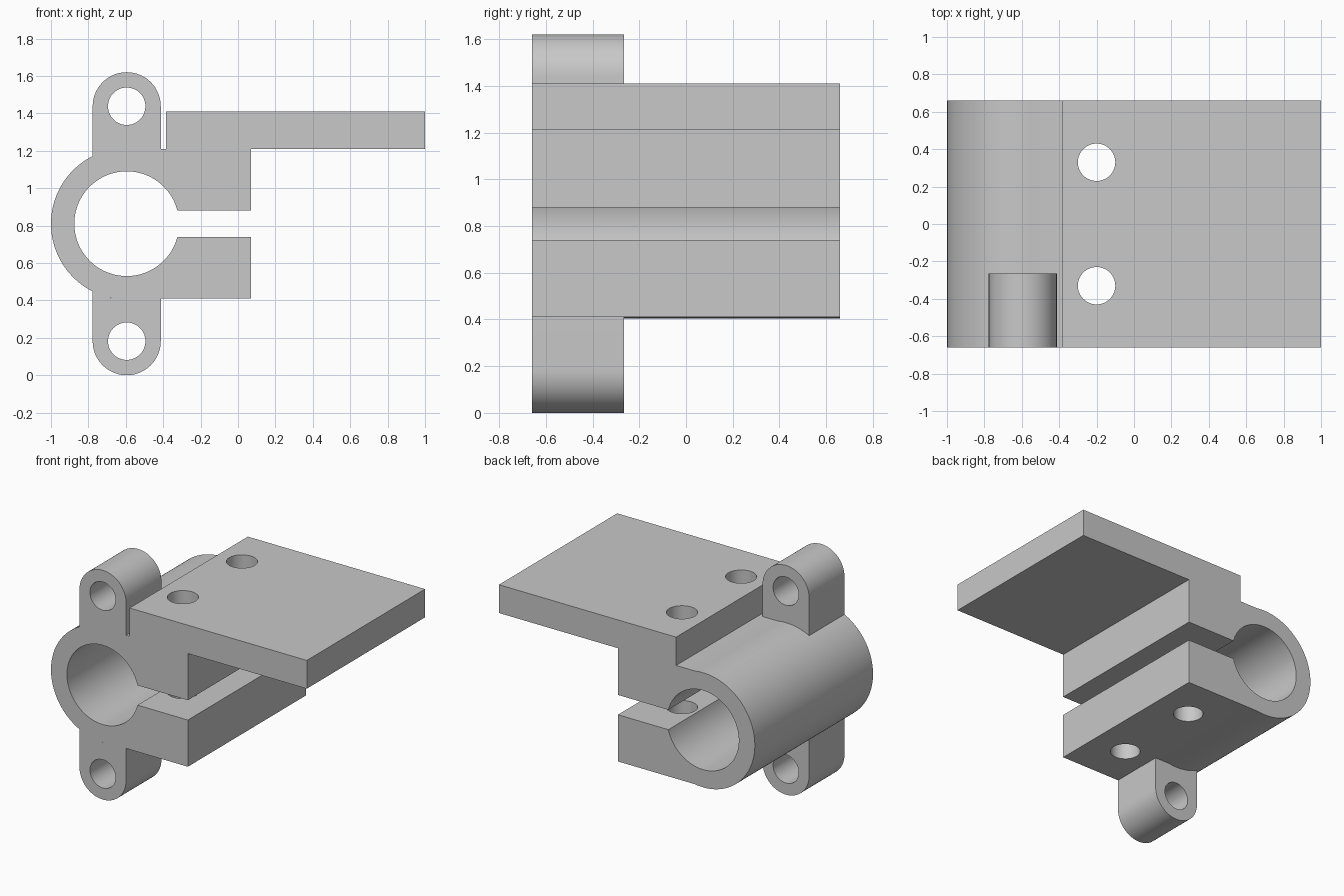
import bpy
import bmesh
from math import asin, acos, sin, cos, pi, tau
from mathutils import Matrix

cube = bpy.data.objects.get("Cube")
if cube:
    bpy.data.objects.remove(cube, do_unlink=True)

grey = bpy.data.materials.new("plain grey")
grey.use_nodes = True
GREY = (0.58, 0.58, 0.58, 1)
grey.diffuse_color = GREY
grey.node_tree.nodes["Principled BSDF"].inputs["Base Color"].default_value = GREY

# Main dimensions
CX, CZ = -0.595, 0.81            # clamp axis
OUTER, BORE = 0.405, 0.28        # clamp ring radii
HALF_Y = 0.66                    # half of the clamp length
LUG_R, LUG_RISE, LUG_BACK = 0.182, 0.628, -0.265
HOLE_R = 0.1
SLOT, BLOCK = 0.07, 0.4          # jaw heights from the clamp axis
JAW_X = 0.07


def arc(radius, start, end, steps, rise=0.0):
    """Points on an arc around the clamp axis, lifted by rise."""
    angles = [start + (end - start) * i / steps for i in range(steps + 1)]
    return [(CX + radius * cos(a), CZ + rise + radius * sin(a)) for a in angles]


def finish(name, bm):
    bmesh.ops.recalc_face_normals(bm, faces=bm.faces)
    mesh = bpy.data.meshes.new(name)
    bm.to_mesh(mesh)
    bm.free()
    mesh.materials.append(grey)
    obj = bpy.data.objects.new(name, mesh)
    bpy.context.collection.objects.link(obj)
    return obj


def extrude_profile(name, points, y0, y1):
    """Extrude an x-z outline along y."""
    bm = bmesh.new()
    face = bm.faces.new([bm.verts.new((x, y0, z)) for x, z in points])
    out = bmesh.ops.extrude_face_region(bm, geom=[face])
    moved = [v for v in out["geom"] if isinstance(v, bmesh.types.BMVert)]
    bmesh.ops.translate(bm, verts=moved, vec=(0, y1 - y0, 0))
    return finish(name, bm)


def drill(obj, position, axis):
    """Cut a round through hole, then remove the cutter."""
    turn = Matrix.Rotation(pi / 2, 4, "X") if axis == "Y" else Matrix()
    bm = bmesh.new()
    bmesh.ops.create_cone(bm, cap_ends=True, segments=64, radius1=HOLE_R,
                          radius2=HOLE_R, depth=3,
                          matrix=Matrix.Translation(position) @ turn)
    cutter = finish("hole_cutter", bm)
    cutter.hide_render = True
    mod = obj.modifiers.new("hole", "BOOLEAN")
    mod.operation = "DIFFERENCE"
    mod.solver = "EXACT"
    mod.object = cutter
    graph = bpy.context.evaluated_depsgraph_get()
    mesh = bpy.data.meshes.new_from_object(obj.evaluated_get(graph))
    obj.modifiers.clear()
    obj.data = mesh
    bpy.data.objects.remove(cutter, do_unlink=True)


# Clamp body: ring, two jaws and the mounting plate in one outline
ring_edge = asin(BLOCK / OUTER)
bore_edge = asin(SLOT / BORE)
outline = [(JAW_X, CZ + SLOT), (JAW_X, CZ + BLOCK), (1, CZ + BLOCK), (1, 1.41),
           (-0.385, 1.41), (-0.385, CZ + BLOCK)]
outline += arc(OUTER, ring_edge, tau - ring_edge, 72)
outline += [(JAW_X, CZ - BLOCK), (JAW_X, CZ - SLOT)]
outline += arc(BORE, tau - bore_edge, bore_edge, 96)
body = extrude_profile("clamp_body", outline, -HALF_Y, HALF_Y)

# Vertical bolt holes through plate and jaws
for y in (-0.33, 0.33):
    drill(body, (-0.2, y, CZ), "Z")

# Rounded lugs seated on the ring, mirrored above and below the axis
lug = arc(OUTER, acos(-LUG_R / OUTER), ring_edge, 12)
lug.append((CX + LUG_R, CZ + BLOCK))
lug += arc(LUG_R, 0, pi, 40, LUG_RISE)
parts = [body]
for name, side in (("upper_lug", 1), ("lower_lug", -1)):
    points = [(x, CZ + side * (z - CZ)) for x, z in lug]
    part = extrude_profile(name, points, -HALF_Y, LUG_BACK)
    drill(part, (CX, 0, CZ + side * LUG_RISE), "Y")
    parts.append(part)

# Smooth the round walls and keep the corners sharp
bpy.ops.object.select_all(action="DESELECT")
for part in parts:
    part.select_set(True)
bpy.context.view_layer.objects.active = body
bpy.ops.object.shade_smooth_by_angle(angle=pi / 6)
